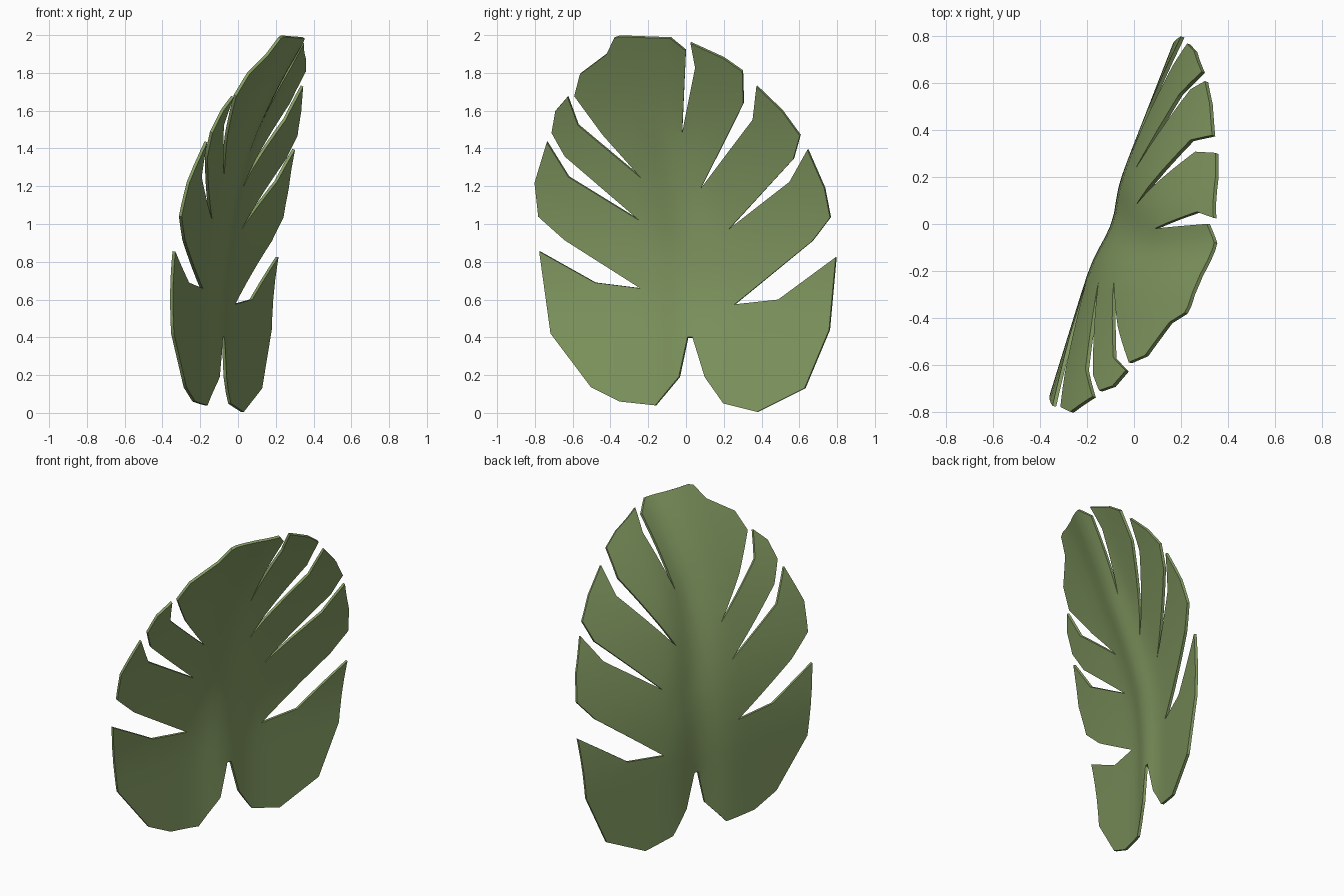
import bpy, bmesh, math

if "Cube" in bpy.data.objects:
    bpy.data.objects.remove(bpy.data.objects["Cube"])

# Leaf outline seen from the side (y, z), starting at the stem notch
OUTLINE = [
    (.01, .40), (.035, .40), (.10, .19), (.20, .05), (.38, .005), (.63, .13), (.76, .44), (.795, .825),
    (.49, .60), (.26, .575), (.67, .91), (.765, 1.035), (.735, 1.19), (.645, 1.395),
    (.55, 1.225), (.23, .975), (.57, 1.345), (.605, 1.47), (.51, 1.60), (.375, 1.73),
    (.355, 1.555), (.08, 1.19), (.305, 1.64), (.30, 1.81), (.20, 1.88), (.025, 1.96),
    (.05, 1.83), (-.02, 1.485), (0, 1.92), (-.08, 1.985), (-.35, 1.995), (-.38, 1.985),
    (-.42, 1.90), (-.56, 1.795), (-.59, 1.68), (-.44, 1.475), (-.235, 1.245),
    (-.57, 1.525), (-.625, 1.675), (-.69, 1.60), (-.71, 1.485), (-.64, 1.36), (-.245, 1.02),
    (-.62, 1.25), (-.735, 1.435), (-.80, 1.22), (-.78, 1.04), (-.64, .915), (-.24, .66),
    (-.48, .69), (-.775, .855), (-.715, .42), (-.50, .135), (-.35, .06), (-.16, .04), (-.035, .19),
]


def leaf_x(y, z):
    """Forward curl of the blade, sideways tilt and a soft raised midrib."""
    curl = -.125 + .21 * max(z - .5, 0) ** 2
    tilt = y * (.39 if y > 0 else .31)
    rib = -.1 * max(0, min(1, (z - .9) / .6))
    return curl + tilt + .035 * math.exp(-((y - rib) / .12) ** 2)


# Blade: flat outline, cut into a grid, then bent
bm = bmesh.new()
bm.faces.new([bm.verts.new((0, y, z)) for y, z in OUTLINE])


def cut(co, no):
    bmesh.ops.bisect_plane(bm, geom=bm.verts[:] + bm.edges[:] + bm.faces[:],
                           plane_co=co, plane_no=no, dist=1e-5)


for i in range(1, 20):
    cut((0, 0, i * .1003), (0, 0, 1))
for y in (-.7, -.6, -.5, -.4, -.3, -.222, -.16, -.11, -.06, -.012, .042, .092, .15, .22, .3, .4, .5, .6, .7):
    cut((0, y + .003, 0), (0, 1, 0))
for v in bm.verts:
    v.co.x = leaf_x(v.co.y, v.co.z)
bmesh.ops.triangulate(bm, faces=bm.faces[:])

mesh = bpy.data.meshes.new("leaf_blade")
bm.to_mesh(mesh)
bm.free()
leaf = bpy.data.objects.new("leaf_blade", mesh)
bpy.context.collection.objects.link(leaf)

# Thin leaf thickness
solid = leaf.modifiers.new("thickness", 'SOLIDIFY')
solid.thickness = .016
solid.offset = 0

bpy.context.view_layer.objects.active = leaf
leaf.select_set(True)
bpy.ops.object.modifier_apply(modifier="thickness")
bpy.ops.object.shade_smooth_by_angle(angle=math.radians(35))

# Green leaf colour
green = bpy.data.materials.new("leaf_green")
green.diffuse_color = (.235, .335, .125, 1)
green.use_nodes = True
green.node_tree.nodes["Principled BSDF"].inputs["Base Color"].default_value = green.diffuse_color
mesh.materials.append(green)
